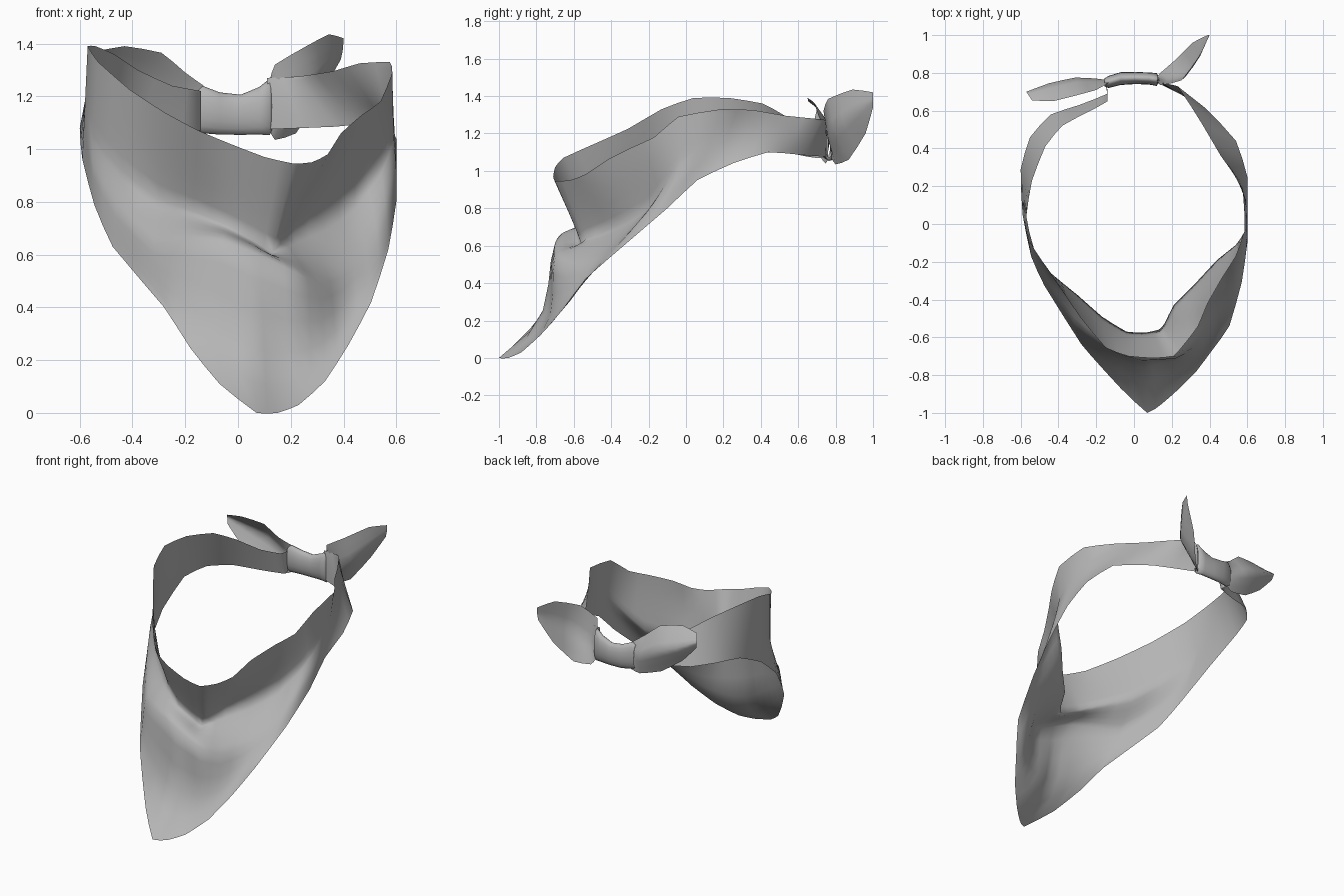
import bpy
import math
from mathutils import Vector

cloth = bpy.data.materials.new("cloth_grey")
cloth.diffuse_color = (0.46, 0.46, 0.46, 1)


def spline(pts, n, pull=0.3):
    """Curve through the points, n steps per span; pull 0 is straight, 0.5 is round."""
    pts = [Vector(p) for p in pts]
    ext = [2 * pts[0] - pts[1]] + pts + [2 * pts[-1] - pts[-2]]
    out = []
    for i in range(len(pts) - 1):
        a, b, c, d = ext[i:i + 4]
        m0, m1 = (c - a) * pull, (d - b) * pull
        # straight part plus rounding, so that low pull stays evenly spaced
        for k in range(n):
            t = k / n
            s = t * t * (3 - 2 * t)
            h = b + (c - b) * s + m0 * (t ** 3 - 2 * t * t + t) + m1 * (t ** 3 - t * t)
            out.append(b.lerp(c, t).lerp(h, pull * 2))
    return out + [pts[-1]]


def sheet(name, cols, closed=False):
    """Skin a list of equally long point columns."""
    n = len(cols[0])
    faces = []
    for i in range(len(cols) - 1):
        for j in range(n if closed else n - 1):
            k = (j + 1) % n
            faces.append((i * n + j, i * n + k, (i + 1) * n + k, (i + 1) * n + j))
    me = bpy.data.meshes.new(name)
    me.from_pydata([tuple(p) for c in cols for p in c], [], faces)
    me.materials.append(cloth)
    for p in me.polygons:
        p.use_smooth = True
    me.update()
    ob = bpy.data.objects.new(name, me)
    bpy.context.collection.objects.link(ob)
    return ob


# Neck cloth: upper rim and lower hem, from the left of the knot round to the right
rim = [(-.15, .74, 1.20), (-.14, .65, 1.22), (-.25, .59, 1.24), (-.38, .52, 1.30), (-.47, .41, 1.36),
       (-.54, .23, 1.39), (-.57, .04, 1.39), (-.53, -.13, 1.33), (-.41, -.31, 1.225),
       (-.28, -.50, 1.14), (-.15, -.655, 1.07), (-.03, -.70, 1.02), (.10, -.71, .97),
       (.21, -.70, .945), (.28, -.62, .95), (.34, -.54, .98), (.39, -.42, 1.06),
       (.47, -.28, 1.13), (.54, -.17, 1.18), (.585, -.04, 1.29), (.575, .19, 1.33),
       (.46, .36, 1.325), (.36, .53, 1.295), (.23, .73, 1.275), (.11, .75, 1.27)]
hem = [(-.15, .74, 1.07), (-.14, .69, 1.07), (-.29, .63, 1.08), (-.44, .58, 1.09), (-.55, .46, 1.10),
       (-.60, .29, 1.08), (-.59, .05, .96), (-.545, -.17, .79), (-.475, -.325, .63),
       (-.28, -.635, .40), (-.18, -.75, .245), (-.07, -.87, .11), (.07, -1.0, 0),
       (.15, -.95, 0), (.23, -.88, .03), (.33, -.78, .12), (.42, -.66, .26),
       (.505, -.54, .42), (.57, -.31, .62), (.60, -.10, .80), (.60, .06, .95),
       (.60, .25, 1.04), (.54, .44, 1.10), (.37, .62, 1.085), (.12, .75, 1.075)]

# Front only: the valley tucked in below the rim, and the fold that rolls out under it
FIRST = 7
valley = [(-.55, -.10, 1.05), (-.44, -.26, .92), (-.30, -.375, .81), (-.17, -.49, .765),
          (-.04, -.57, .71), (.06, -.575, .655), (.13, -.56, .61), (.16, -.53, .64),
          (.21, -.43, .68), (.32, -.32, .73), (.44, -.19, .81), (.54, -.11, .94), (.59, -.03, 1.06)]
fold = [(-.55, -.14, .92), (-.465, -.30, .77), (-.32, -.52, .64), (-.19, -.62, .655),
        (-.06, -.68, .65), (.04, -.70, .615), (.13, -.705, .575), (.22, -.70, .53),
        (.31, -.62, .49), (.39, -.50, .51), (.49, -.37, .60), (.56, -.21, .77), (.60, -.06, .92)]


def middle(i, points, t):
    """Front points where given, otherwise a point part way from rim to hem."""
    if 0 <= i - FIRST < len(points):
        return points[i - FIRST]
    return Vector(rim[i]).lerp(Vector(hem[i]), t)


mid_a = [middle(i, valley, .35) for i in range(len(rim))]
mid_b = [middle(i, fold, .65) for i in range(len(rim))]

STEP = 5
cols = []
for levels in zip(*(spline(c, 2) for c in (rim, mid_a, mid_b, hem))):
    col = spline(levels, STEP)
    for j in range(STEP):
        # the hanging tip curls forward near the hem
        p = col[2 * STEP + j]
        front = math.exp(-((p.x - .1) / .22) ** 2) if p.y < 0 else 0
        p.y += .12 * front * math.sin(math.pi * (j / STEP) ** 1.6)
    cols.append(col)
sheet("neck_cloth", cols)

# Knot: flattened band wrapped round the joined ends (x, y, middle z, half height, half depth)
knot = [(-.155, .75, 1.145, .075, .022), (-.135, .752, 1.15, .09, .032), (-.07, .77, 1.135, .08, .034),
        (.01, .773, 1.13, .076, .032), (.08, .77, 1.145, .09, .032), (.12, .765, 1.16, .107, .034),
        (.128, .765, 1.16, .09, .02)]
rings = []
for x, y, z, h, d in knot:
    ring = []
    for k in range(16):
        a = math.tau * k / 16
        ring.append((x, y + d * math.cos(a), z + h * math.sin(a)))
    rings.append(ring)
sheet("knot", rings, True)

# Loose ends: leaf shapes given as upper edge, middle line and lower edge
right_end = ([(.12, .765, 1.26), (.14, .735, 1.32), (.25, .76, 1.385), (.345, .89, 1.435), (.40, 1.0, 1.42)],
             [(.12, .77, 1.17), (.18, .76, 1.17), (.28, .79, 1.23), (.35, .89, 1.31), (.398, 1.0, 1.38)],
             [(.12, .775, 1.07), (.14, .80, 1.035), (.22, .87, 1.06), (.31, .96, 1.20), (.39, 1.0, 1.34)])
left_end = ([(-.13, .75, 1.24), (-.20, .71, 1.29), (-.29, .685, 1.365), (-.43, .65, 1.39), (-.54, .655, 1.37)],
            [(-.13, .76, 1.15), (-.20, .77, 1.17), (-.31, .775, 1.23), (-.45, .745, 1.28), (-.57, .70, 1.335)],
            [(-.13, .76, 1.06), (-.18, .745, 1.04), (-.32, .715, 1.08), (-.46, .69, 1.18), (-.56, .69, 1.29)])
for name, edges in (("right_loose_end", right_end), ("left_loose_end", left_end)):
    lines = [spline(e, 2) for e in edges]
    sheet(name, [spline(c, 3) for c in zip(*lines)])
